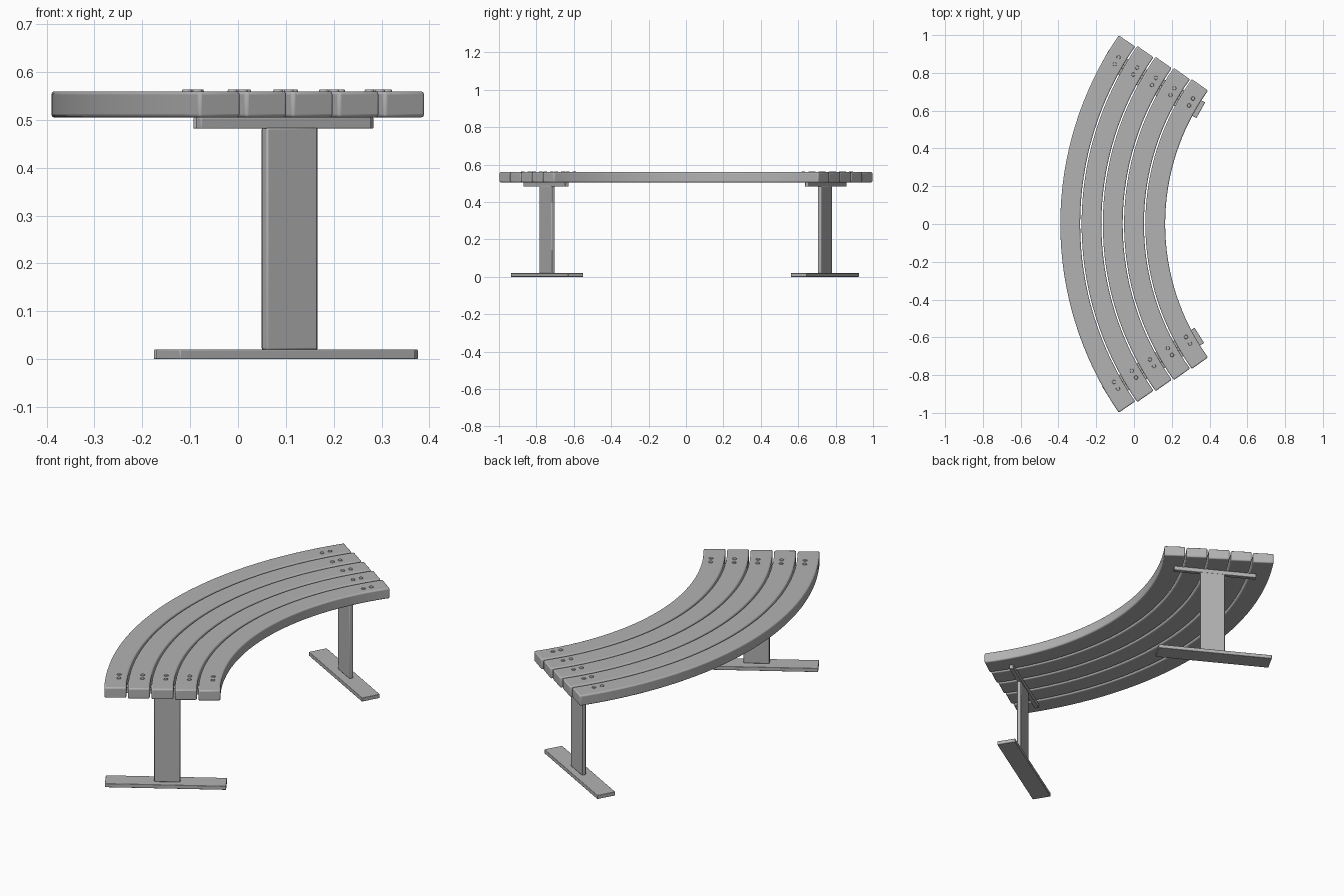
import bpy, bmesh, math
from mathutils import Matrix, Vector

if "Cube" in bpy.data.objects:
    bpy.data.objects.remove(bpy.data.objects["Cube"], do_unlink=True)

grey = bpy.data.materials.new("neutral grey")
grey.use_nodes = True
COLOUR = (0.45, 0.45, 0.45, 1)
grey.diffuse_color = COLOUR
grey.node_tree.nodes["Principled BSDF"].inputs["Base Color"].default_value = COLOUR


def finish(name, bm, bevel=0.0, segments=2):
    """Turn a bmesh into a shaded object with rounded edges."""
    bmesh.ops.recalc_face_normals(bm, faces=bm.faces)
    mesh = bpy.data.meshes.new(name)
    bm.to_mesh(mesh)
    bm.free()
    mesh.materials.append(grey)
    obj = bpy.data.objects.new(name, mesh)
    bpy.context.collection.objects.link(obj)
    bpy.ops.object.select_all(action='DESELECT')
    obj.select_set(True)
    bpy.context.view_layer.objects.active = obj
    bpy.ops.object.shade_smooth_by_angle(angle=math.radians(35))
    if bevel:
        mod = obj.modifiers.new("rounded edges", 'BEVEL')
        mod.width, mod.segments = bevel, segments
        mod.limit_method, mod.angle_limit = 'ANGLE', math.radians(40)
    return obj


def box(name, centre, size, angle, bevel):
    bm = bmesh.new()
    bmesh.ops.create_cube(bm, size=1, matrix=Matrix.Translation(centre)
                          @ Matrix.Rotation(angle, 4, 'Z') @ Matrix.Diagonal((*size, 1)))
    return finish(name, bm, bevel)


# Curved seat planks: a rectangular section swept around a shared centre
CX, R_OUT, WIDTH, PITCH = 1.378, 1.768, 0.105, 0.1125
Z0, Z1, STEPS = 0.505, 0.56, 32


def plank(index):
    outer = R_OUT - index * PITCH
    section = [(outer, Z0), (outer, Z1), (outer - WIDTH, Z1), (outer - WIDTH, Z0)]
    half = math.radians(34.4 + 0.3 * index)
    bm = bmesh.new()
    rings = []
    for s in range(STEPS + 1):
        a = half * (2 * s / STEPS - 1)
        rings.append([bm.verts.new((CX - r * math.cos(a), r * math.sin(a), z))
                      for r, z in section])
    for p, q in zip(rings, rings[1:]):
        for k in range(4):
            n = (k + 1) % 4
            bm.faces.new((p[k], p[n], q[n], q[k]))
    bm.faces.new(rings[0])
    bm.faces.new(rings[-1])
    finish(f"seat_plank_{index + 1}", bm, 0.007, 3)


for i in range(5):
    plank(i)


# Supports: foot plate, flat post, brace under the planks, bolt heads
def support(end, side, angle, bolt_centre):
    a = math.radians(angle)
    y = side * 0.743
    box(f"{end}_foot", (0.1, y, 0.01), (0.58, 0.095, 0.02), a, 0.002)
    box(f"{end}_post", (0.108, y, 0.2515), (0.125, 0.022, 0.465), a, 0.004)
    box(f"{end}_brace", (0.095, side * 0.748, 0.4935), (0.42, 0.022, 0.023), a, 0.002)
    along = Vector((math.cos(a), math.sin(a), 0))
    across = Vector((-along.y, along.x, 0))
    bm = bmesh.new()
    for i in range(5):
        for s in (-1, 1):
            pos = Vector(bolt_centre) + along * (i - 2) * PITCH + across * s * 0.021
            bmesh.ops.create_cone(bm, cap_ends=True, segments=16, radius1=0.011,
                                  radius2=0.009, depth=0.006,
                                  matrix=Matrix.Translation(pos))
    finish(f"{end}_bolt_heads", bm)


support("front", -1, 32, (0.095, -0.735, 0.561))
support("back", 1, -29, (0.105, 0.755, 0.561))
